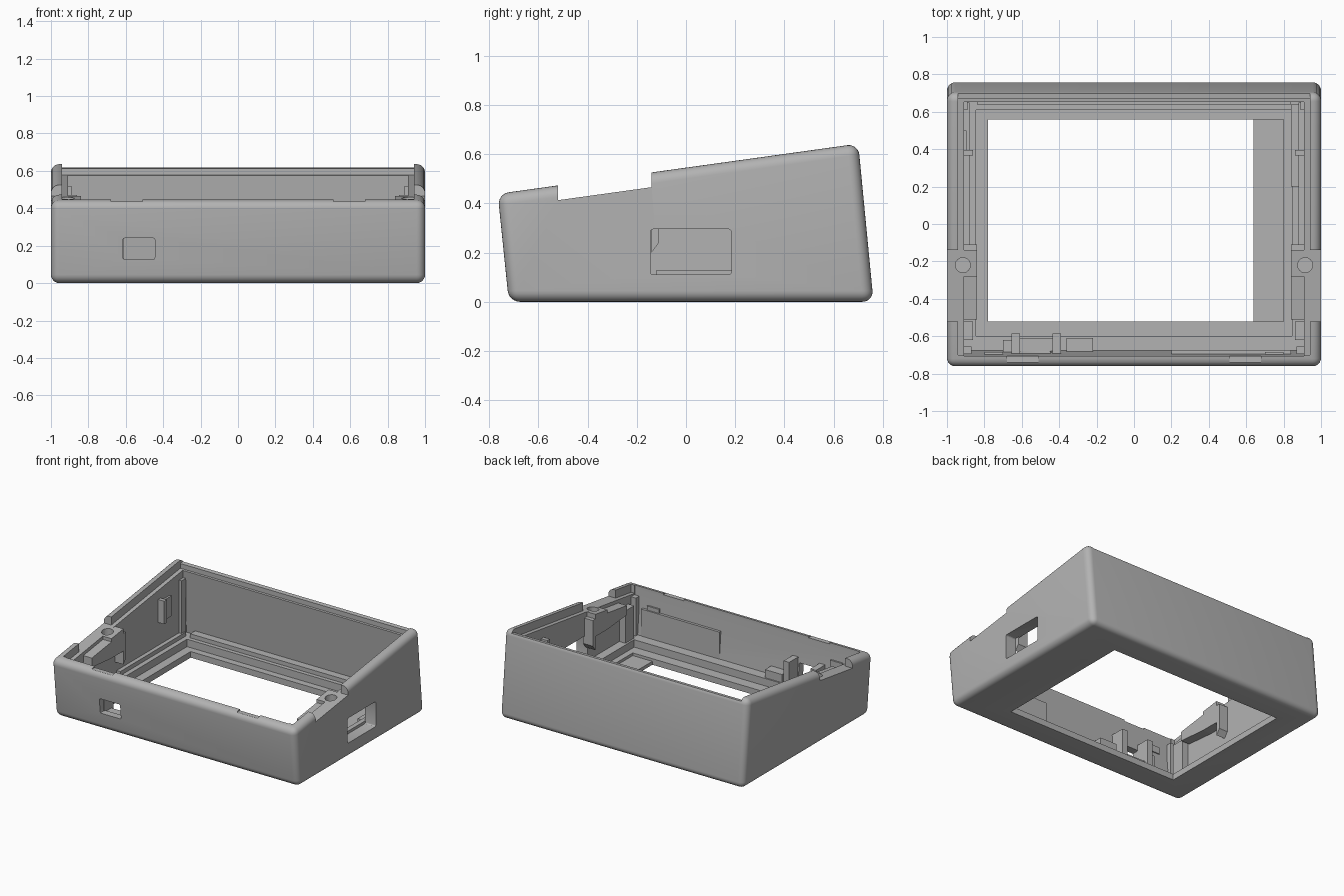
import bpy, bmesh, math

if "Cube" in bpy.data.objects:
    bpy.data.objects.remove(bpy.data.objects["Cube"])

grey = bpy.data.materials.new("case grey")
grey.diffuse_color = (0.45, 0.45, 0.45, 1)
grey.use_nodes = True
grey.node_tree.nodes["Principled BSDF"].inputs["Base Color"].default_value = grey.diffuse_color


def top(y, drop=0.0):
    """Height of the sloping top plane, lowered by drop."""
    return 0.545 + 0.139 * y - drop


def prism(name, x0, x1, profile):
    """Solid with a (y, z) profile stretched from x0 to x1."""
    bm = bmesh.new()
    a = [bm.verts.new((x0, y, z)) for y, z in profile]
    b = [bm.verts.new((x1, y, z)) for y, z in profile]
    bm.faces.new(a)
    bm.faces.new(b[::-1])
    n = len(a)
    for i in range(n):
        bm.faces.new((a[i], b[i], b[(i + 1) % n], a[(i + 1) % n]))
    bmesh.ops.recalc_face_normals(bm, faces=bm.faces)
    me = bpy.data.meshes.new(name)
    bm.to_mesh(me)
    bm.free()
    me.materials.append(grey)
    ob = bpy.data.objects.new(name, me)
    bpy.context.collection.objects.link(ob)
    return ob


def box(name, x0, x1, y0, y1, z0, z1):
    return prism(name, x0, x1, [(y0, z0), (y1, z0), (y1, z1), (y0, z1)])


def slab(name, x0, x1, y0, y1, drop, above=0.2):
    """Box whose floor follows the sloping top plane."""
    return prism(name, x0, x1, [(y0, top(y0, drop)), (y1, top(y1, drop)),
                                (y1, top(y1) + above), (y0, top(y0) + above)])


def apply(ob, mod):
    bpy.context.view_layer.objects.active = ob
    bpy.ops.object.modifier_apply(modifier=mod.name)


def cut(ob, *cutters):
    for c in cutters:
        m = ob.modifiers.new("cut", 'BOOLEAN')
        m.operation, m.solver, m.object = 'DIFFERENCE', 'EXACT', c
        apply(ob, m)
        bpy.data.objects.remove(c)


def round_edges(ob, width, segments):
    m = ob.modifiers.new("round", 'BEVEL')
    m.width, m.segments, m.limit_method = width, segments, 'NONE'
    apply(ob, m)


# Outer shell with rounded edges
shell = prism("case_shell", -1, 1, [(-0.72, 0), (0.762, 0), (0.70, top(0.70)), (-0.765, top(-0.765))])
round_edges(shell, 0.045, 6)

# Hollow, stepped lid seat, side notches and screen opening
cut(shell,
    prism("hollow", -0.91, 0.91, [(-0.672, 0.045), (0.705, 0.045), (0.645, 0.66), (0.64, 0.9),
                                  (-0.71, 0.9), (-0.705, 0.42)]),
    slab("lid_seat", -0.94, 0.94, -0.70, 0.668, 0.06),
    slab("rear_rim_step", -0.94, 0.94, 0.60, 0.9, 0.025),
    slab("side_notch", -1.2, 1.2, -0.52, -0.14, 0.06),
    box("screen_opening", -0.78, 0.64, -0.52, 0.56, -0.1, 0.2),
    box("screen_pocket", 0.60, 0.80, -0.52, 0.56, 0.025, 0.2))

# Pry notches in the front rim
for s in (-1, 1):
    xs = sorted((s * 0.51, s * 0.68))
    cut(shell, box("pry_notch", *xs, -0.74, -0.6, 0.437, 0.7))

# Port windows in the right and front walls
side_port = box("side_port", 0.8, 1.2, -0.145, 0.185, 0.11, 0.295)
round_edges(side_port, 0.012, 3)
front_port = box("front_port", -0.615, -0.445, -0.9, -0.6, 0.128, 0.24)
round_edges(front_port, 0.008, 2)
cut(shell, side_port, front_port)

bpy.ops.object.select_all(action='DESELECT')
shell.select_set(True)
bpy.context.view_layer.objects.active = shell
bpy.ops.object.shade_smooth_by_angle(angle=math.radians(25))

# Raised ledge around the floor
box("rear_ledge", -0.915, 0.915, 0.61, 0.70, 0.04, 0.10)
box("rear_ledge_step", -0.84, 0.84, 0.64, 0.70, 0.09, 0.13)
box("front_ledge", -0.915, 0.915, -0.685, -0.60, 0.04, 0.10)

for s, side in ((-1, "left"), (1, "right")):
    def mx(a, b):
        return sorted((s * a, s * b))

    box(side + "_ledge", *mx(0.845, 0.915), -0.62, 0.64, 0.04, 0.10)
    box(side + "_rail", *mx(0.88, 0.915), -0.12, 0.65, 0.09, 0.13)

    # Screw block flush with the notch, tapering down into the wall
    block = prism(side + "_screw_block", *mx(0.84, 0.985),
                  [(-0.51, top(-0.51, 0.061)), (-0.51, 0.32), (-0.28, 0.30),
                   (-0.14, 0.30), (-0.14, top(-0.14, 0.061))])
    bpy.ops.mesh.primitive_cylinder_add(vertices=24, radius=0.04, depth=0.2,
                                        location=(s * 0.915, -0.22, 0.48))
    hole = bpy.context.object
    hole.data.materials.append(grey)
    cut(block, hole, slab("block_step", *mx(0.80, 0.92), -0.6, -0.28, 0.085))
    # Matching space in the shell wall under the screw hole
    bpy.ops.mesh.primitive_cylinder_add(vertices=24, radius=0.04, depth=0.2,
                                        location=(s * 0.915, -0.22, 0.48))
    hole = bpy.context.object
    hole.data.materials.append(grey)
    cut(shell, hole)
    # Bracing rib behind the block
    prism(side + "_block_rib", *mx(0.84, 0.92),
          [(-0.14, 0.43), (-0.14, 0.20), (-0.11, 0.24), (-0.11, 0.43)])
    # Corner guides
    box(side + "_front_guide", *mx(0.86, 0.915), -0.62, -0.52, 0.09, 0.34)
    box(side + "_corner_post", *mx(0.87, 0.915), -0.695, -0.655, 0.09, 0.38)
    box(side + "_rear_post", *mx(0.89, 0.915), 0.61, 0.66, 0.09, 0.52)
    # Snap tabs on the front wall
    box(side + "_front_tab", *mx(0.70, 0.80), -0.71, -0.685, 0.28, 0.33)

# Side wall clips
box("left_clip", -0.92, -0.86, 0.365, 0.395, 0.30, 0.47)
box("left_clip_plate", -0.92, -0.895, 0.365, 0.50, 0.30, 0.45)
box("right_clip", 0.86, 0.92, 0.365, 0.395, 0.30, 0.47)
box("right_side_shelf", 0.84, 0.915, 0.20, 0.64, 0.09, 0.12)

# Connector holder behind the front port
for x in (-0.655, -0.435):
    box("connector_cheek", x, x + 0.045, -0.695, -0.585, 0.04, 0.28)
box("connector_base", -0.655, -0.39, -0.685, -0.61, 0.04, 0.12)
box("connector_wing", -0.70, -0.65, -0.695, -0.62, 0.04, 0.20)
box("connector_step", -0.36, -0.22, -0.69, -0.61, 0.04, 0.16)
# Thin rib along the inside of the front wall
box("front_inner_rib", 0.20, 0.84, -0.695, -0.675, 0.09, 0.30)
